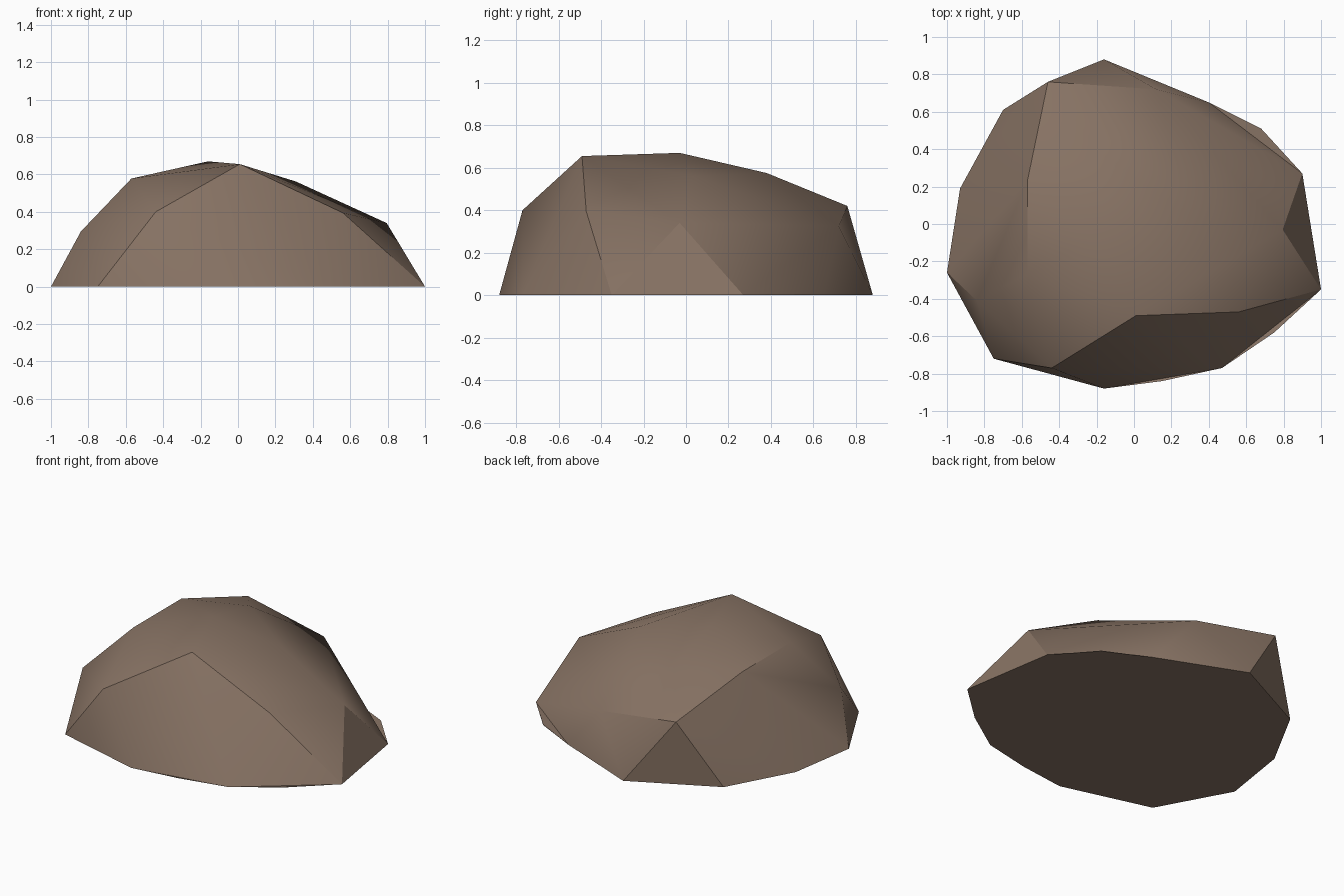
import bpy, bmesh, math

if "Cube" in bpy.data.objects:
    bpy.data.objects.remove(bpy.data.objects["Cube"])

stone = bpy.data.materials.new("brown_stone")
stone.diffuse_color = (0.25, 0.175, 0.13, 1)
stone.use_nodes = True
stone.node_tree.nodes["Principled BSDF"].inputs["Base Color"].default_value = stone.diffuse_color


def hull_object(name, groups):
    """One object made of the convex hull of each group of points."""
    bm = bmesh.new()
    for points in groups:
        verts = [bm.verts.new(p) for p in points]
        res = bmesh.ops.convex_hull(bm, input=verts)
        loose = {v for v in res["geom_interior"] + res["geom_unused"]
                 if isinstance(v, bmesh.types.BMVert)}
        bmesh.ops.delete(bm, geom=list(loose), context='VERTS')
    bmesh.ops.recalc_face_normals(bm, faces=bm.faces)
    mesh = bpy.data.meshes.new(name)
    bm.to_mesh(mesh)
    bm.free()
    obj = bpy.data.objects.new(name, mesh)
    mesh.materials.append(stone)
    bpy.context.collection.objects.link(obj)
    return obj


# Footprint corners on the ground
foot = [(-.16, .88), (.40, .65), (.90, .27), (1, -.35), (.47, -.77),
        (-.16, -.88), (-.75, -.72), (-1, -.26), (-.93, .19), (-.70, .61)]

# Shoulder and crown corners
crown = [(-.46, .76, .42), (.12, .72, .325), (.795, -.03, .34),
         (.56, -.47, .395), (-.44, -.77, .40), (-.84, -.41, .295),
         (-.57, -.27, .578), (-.57, .23, .577), (-.18, .38, .575),
         (-.16, -.03, .67), (.01, -.49, .655), (.31, .03, .562)]

boulder = hull_object("boulder", [[(x, y, 0) for x, y in foot] + crown])
bpy.context.view_layer.objects.active = boulder
boulder.select_set(True)
bpy.ops.object.shade_smooth_by_angle(angle=math.radians(30))

# Thin flat lips where the underside reaches past the sides
lips = [(1, 2, (.68, .51)), (3, 4, (.75, -.58)), (4, 5, (.15, -.84))]
hull_object("base_lip", [[(*foot[a], 0), (*foot[b], 0), (*m, 0), (*m, .004)]
                         for a, b, m in lips])
